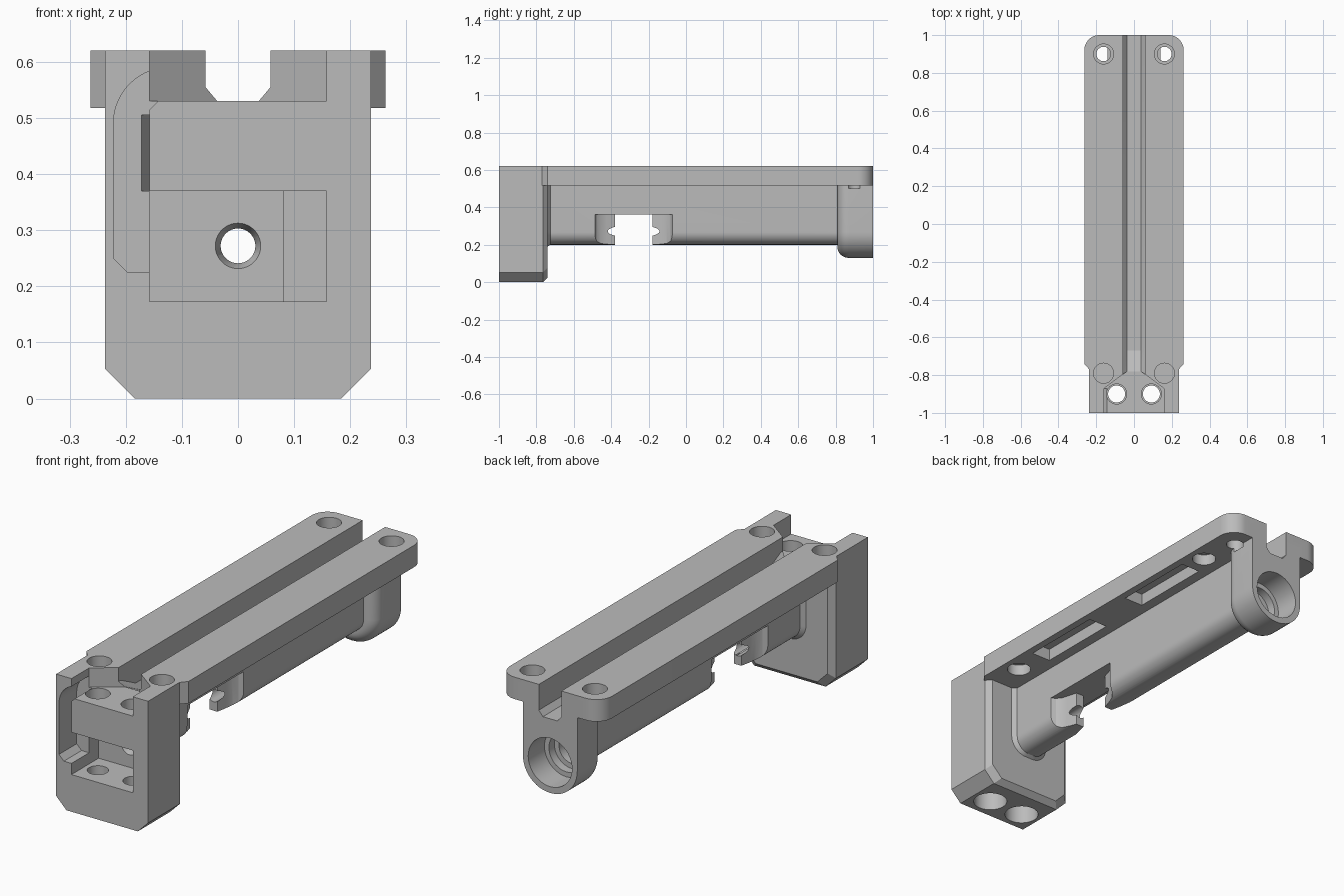
import bpy, bmesh, math

cube = bpy.data.objects.get("Cube")
if cube:
    bpy.data.objects.remove(cube, do_unlink=True)

grey = bpy.data.materials.new("plain grey")
grey.use_nodes = True
grey.diffuse_color = (0.5, 0.5, 0.5, 1)
grey.node_tree.nodes["Principled BSDF"].inputs["Base Color"].default_value = grey.diffuse_color

# Maps a flat point (u, v) at distance w along the named axis
PLACE = {"y": lambda u, v, w: (u, w, v),
         "z": lambda u, v, w: (u, v, w)}


def loft(name, axis, sections):
    """Solid through matching outlines, given as (distance, points)."""
    bm = bmesh.new()
    rings = [[bm.verts.new(PLACE[axis](u, v, w)) for u, v in pts] for w, pts in sections]
    n = len(rings[0])
    for a, b in zip(rings, rings[1:]):
        for i in range(n):
            bm.faces.new((a[i], a[(i + 1) % n], b[(i + 1) % n], b[i]))
    bm.faces.new(rings[0])
    bm.faces.new(rings[-1])
    bmesh.ops.recalc_face_normals(bm, faces=bm.faces)
    mesh = bpy.data.meshes.new(name)
    bm.to_mesh(mesh)
    bm.free()
    ob = bpy.data.objects.new(name, mesh)
    bpy.context.collection.objects.link(ob)
    return ob


def prism(name, axis, pts, lo, hi):
    return loft(name, axis, [(lo, pts), (hi, pts)])


def rect(u0, u1, v0, v1):
    return [(u0, v0), (u1, v0), (u1, v1), (u0, v1)]


def arc(cu, cv, r, start, end, n=12):
    angles = [math.radians(start + (end - start) * i / n) for i in range(n + 1)]
    return [(cu + r * math.cos(t), cv + r * math.sin(t)) for t in angles]


def circle(u, v, r):
    return arc(u, v, r, 0, 360, 40)[:-1]


def hole(axis, u, v, r, lo, hi):
    return prism("hole", axis, circle(u, v, r), lo, hi)


def mirror(pts):
    return pts + [(-u, v) for u, v in reversed(pts)]


def trough(half, bottom, r, top=0.57):
    """Cross-section with a rounded underside."""
    return mirror([(half, top)] + arc(half - r, bottom + r, r, 0, -90))


def combine(body, other, operation):
    mod = body.modifiers.new("combine", "BOOLEAN")
    mod.operation, mod.solver, mod.object = operation, "EXACT", other
    bpy.context.view_layer.objects.active = body
    bpy.ops.object.modifier_apply(modifier=mod.name)
    bpy.data.objects.remove(other, do_unlink=True)


# Front block with chamfered lower corners and rear edges
def block_outline(inset):
    side, low, cut = 0.237 - inset, inset, 0.053
    return mirror([(side - cut, low), (side, low + cut), (side, 0.62)])


body = loft("mount_body", "y", [(-1, block_outline(0)), (-0.765, block_outline(0)),
                                (-0.74, block_outline(0.025))])

# Top rail plate with rounded rear corners
plate = prism("plate", "z", mirror([(0.237, -0.78), (0.237, -0.77), (0.263, -0.74)]
                                   + arc(0.183, 0.92, 0.08, 0, 90)), 0.518, 0.62)
# Barrel under the rail, flared where it meets the block
barrel = loft("barrel", "y", [(-0.76, trough(0.1, 0.19, 0.08)), (-0.74, trough(0.1, 0.19, 0.08)),
                              (-0.725, trough(0.08, 0.2, 0.068)), (0.9, trough(0.08, 0.2, 0.068))])
# Rear collar, rounded over at its front edge
steps = []
for i in range(9):
    t = math.radians(90 * i / 8)
    inset = 0.055 * (1 - math.sin(t))
    steps.append((0.87 - 0.06 * math.cos(t),
                  trough(0.14 - inset, 0.13 + inset, 0.138 - inset)))
collar = loft("collar", "y", steps + [(1, trough(0.14, 0.13, 0.138))])
for part in (plate, barrel, collar):
    combine(body, part, "UNION")


# Long top channel, ramping up toward the front
def channel(lift):
    return mirror([(0.037, 0.475 + lift), (0.058, 0.5 + lift), (0.058, 0.7)])


cutters = [loft("channel", "y", [(-0.88, channel(0.055)), (-0.78, channel(0.055)),
                                 (-0.67, channel(0)), (1.1, channel(0))])]

# Pockets in the front block
cutters.append(prism("upper_pocket", "z", mirror([(0.158, -1.1), (0.158, -0.87), (0.037, -0.78)]), 0.53, 0.7))
cutters.append(prism("lower_pocket", "y", rect(-0.158, 0.08, 0.173, 0.37), -1.1, -0.8))
cutters.append(prism("lower_step", "y", rect(0.07, 0.158, 0.173, 0.37), -1.1, -0.815))

# Cable groove beside the pockets, with a sloping edge at its floor
cable = arc(-0.122, 0.49, 0.1, 110, 180) + [(-0.222, 0.25), (-0.197, 0.225), (-0.15, 0.225),
                                            (-0.15, 0.37), (-0.158, 0.37), (-0.158, 0.514),
                                            (-0.14, 0.532), (-0.14, 0.56)]
cutters.append(prism("cable_groove", "y", cable, -1.1, -0.87))
cutters.append(prism("groove_slope", "z", [(-0.172, -0.87), (-0.172, -0.9), (-0.158, -0.9),
                                           (-0.158, -0.83)], 0.37, 0.505))

# Open notch across the barrel, hollowed on both sides of a central web
wall = [(0.2, -0.49), (0.085, -0.49), (0.06, -0.478), (0.042, -0.455), (0.033, -0.425), (0.02, -0.38)]
near = mirror(wall)
near = [(u, v) for u, v in near]
far = [(u, -0.56 - v) for u, v in reversed(near)]
cutters.append(prism("notch", "z", near + far, 0.1, 0.362))

# Lengthwise bore with stepped rear socket and front countersink
axis_z = 0.272
for r, lo, hi in ((0.031, -0.9, 0.9), (0.066, 0.79, 0.9), (0.09, 0.84, 0.9), (0.113, 0.88, 1.1)):
    cutters.append(hole("y", 0, axis_z, r, lo, hi))
cutters.append(loft("countersink", "y", [(-0.81, circle(0, axis_z, 0.044)),
                                         (-0.77, circle(0, axis_z, 0.03))]))

for s in (-1, 1):
    # Rail screw holes, blind holes and recesses underneath
    cutters.append(hole("z", s * 0.161, 0.9, 0.053, 0.57, 0.7))
    cutters.append(hole("z", s * 0.161, 0.9, 0.038, 0.5, 0.6))
    cutters.append(hole("z", s * 0.161, -0.79, 0.053, 0.56, 0.7))
    for y in (-0.59, 0.71):
        cutters.append(hole("z", s * 0.183, y, 0.053, 0.48, 0.57))
    for y in (-0.44, 0.21):
        xs = sorted((s * 0.13, s * 0.228))
        cutters.append(prism("recess", "z", rect(*xs, y, y + 0.4), 0.48, 0.575))
    # Vertical bolt holes through the block
    for r, lo, hi in ((0.045, -0.1, 0.45), (0.053, 0.42, 0.6), (0.075, -0.1, 0.11)):
        cutters.append(hole("z", s * 0.092, -0.9, r, lo, hi))

for cutter in cutters:
    combine(body, cutter, "DIFFERENCE")

body.data.materials.clear()
body.data.materials.append(grey)
bpy.ops.object.select_all(action="DESELECT")
body.select_set(True)
bpy.context.view_layer.objects.active = body
bpy.ops.object.shade_smooth_by_angle(angle=math.radians(25))
